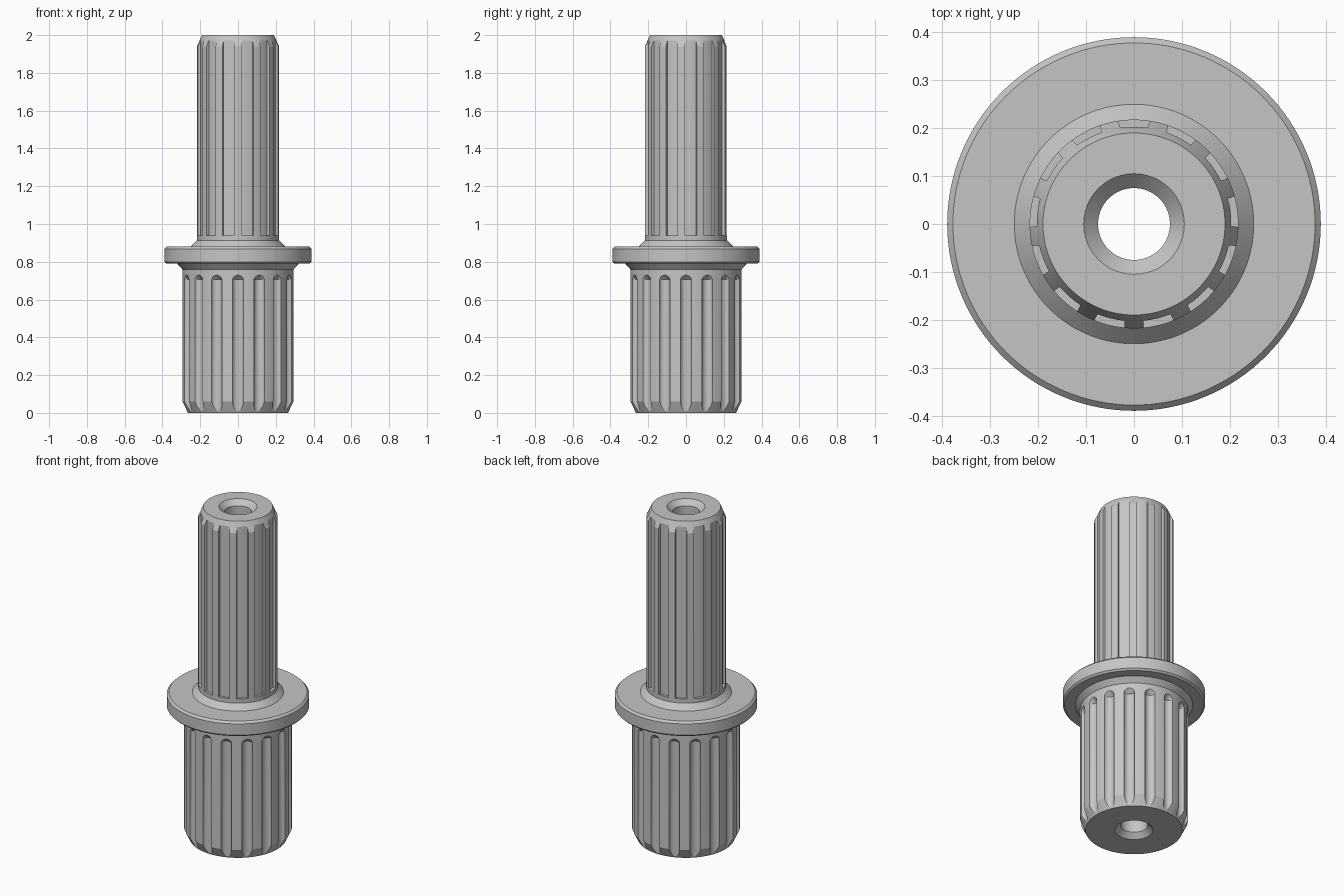
import bpy, bmesh, math
from math import pi, cos, sin

if "Cube" in bpy.data.objects:
    bpy.data.objects.remove(bpy.data.objects["Cube"])

steel = bpy.data.materials.new("grey_steel")
steel.diffuse_color = (0.56, 0.56, 0.56, 1)
steel.use_nodes = True
steel.node_tree.nodes["Principled BSDF"].inputs["Base Color"].default_value = steel.diffuse_color


def finish(bm, name):
    bmesh.ops.recalc_face_normals(bm, faces=bm.faces[:])
    mesh = bpy.data.meshes.new(name)
    bm.to_mesh(mesh)
    bm.free()
    mesh.materials.append(steel)
    obj = bpy.data.objects.new(name, mesh)
    bpy.context.collection.objects.link(obj)
    return obj


def lathe(name, profile, segments=128):
    """Revolve a closed (radius, z) profile about the z axis."""
    bm = bmesh.new()
    rings = [[bm.verts.new((r * cos(2 * pi * i / segments), r * sin(2 * pi * i / segments), z))
              for i in range(segments)] for r, z in profile]
    for k, ring in enumerate(rings):
        nxt = rings[(k + 1) % len(rings)]
        for i in range(segments):
            j = (i + 1) % segments
            bm.faces.new((ring[i], ring[j], nxt[j], nxt[i]))
    return finish(bm, name)


def add_loft(bm, sections, angle):
    """Bridge sections of (radial, sideways, z) points, turned to an angle."""
    c, s = cos(angle), sin(angle)
    loops = [[bm.verts.new((r * c - t * s, r * s + t * c, z)) for r, t, z in sec] for sec in sections]
    n = len(loops[0])
    for a, b in zip(loops, loops[1:]):
        for i in range(n):
            j = (i + 1) % n
            bm.faces.new((a[i], a[j], b[j], b[i]))
    bm.faces.new(loops[0][::-1])
    bm.faces.new(loops[-1])


def groove_cutter(name, count, start, sections):
    bm = bmesh.new()
    for k in range(count):
        add_loft(bm, sections, start + 2 * pi * k / count)
    obj = finish(bm, name)
    obj.hide_render = True
    return obj


# Shaft body with flange, chamfers and a countersunk through bore
shaft = lathe("splined_shaft", [
    (0.075, 0.03), (0.105, 0.0), (0.265, 0.0), (0.295, 0.06), (0.295, 0.76),
    (0.322, 0.79), (0.380, 0.79), (0.390, 0.80), (0.390, 0.868), (0.378, 0.88),
    (0.250, 0.88), (0.218, 0.913), (0.218, 1.94), (0.190, 2.0), (0.105, 2.0), (0.075, 1.97)])


# Lower grooves: round section, running out at the upper end
def round_section(centre, z, radius=0.0303, n=24):
    return [(centre + radius * cos(2 * pi * (i + .5) / n), radius * sin(2 * pi * (i + .5) / n), z)
            for i in range(n)]


lower = groove_cutter("lower_groove_cutter", 16, -pi / 2, [
    round_section(0.2993, -0.1), round_section(0.2993, 0.705), round_section(0.334, 0.738)])


# Upper grooves: curved floor at a constant radius, square lower end
def sector_section(z):
    half = 0.142
    angles = [half * (-1 + 2 * i / 4) for i in range(5)]
    return [(0.203 * cos(a), 0.203 * sin(a), z) for a in angles] + [(0.25, 0.041, z), (0.25, -0.041, z)]


upper = groove_cutter("upper_groove_cutter", 13, pi / 2, [sector_section(0.938), sector_section(2.1)])

# Cut the grooves and shade
bpy.context.view_layer.objects.active = shaft
for cutter in (lower, upper):
    mod = shaft.modifiers.new("grooves", 'BOOLEAN')
    mod.operation = 'DIFFERENCE'
    mod.solver = 'EXACT'
    mod.object = cutter
    bpy.ops.object.modifier_apply(modifier=mod.name)
    bpy.data.objects.remove(cutter)

bpy.ops.object.select_all(action='DESELECT')
shaft.select_set(True)
bpy.ops.object.shade_smooth_by_angle(angle=math.radians(25))
